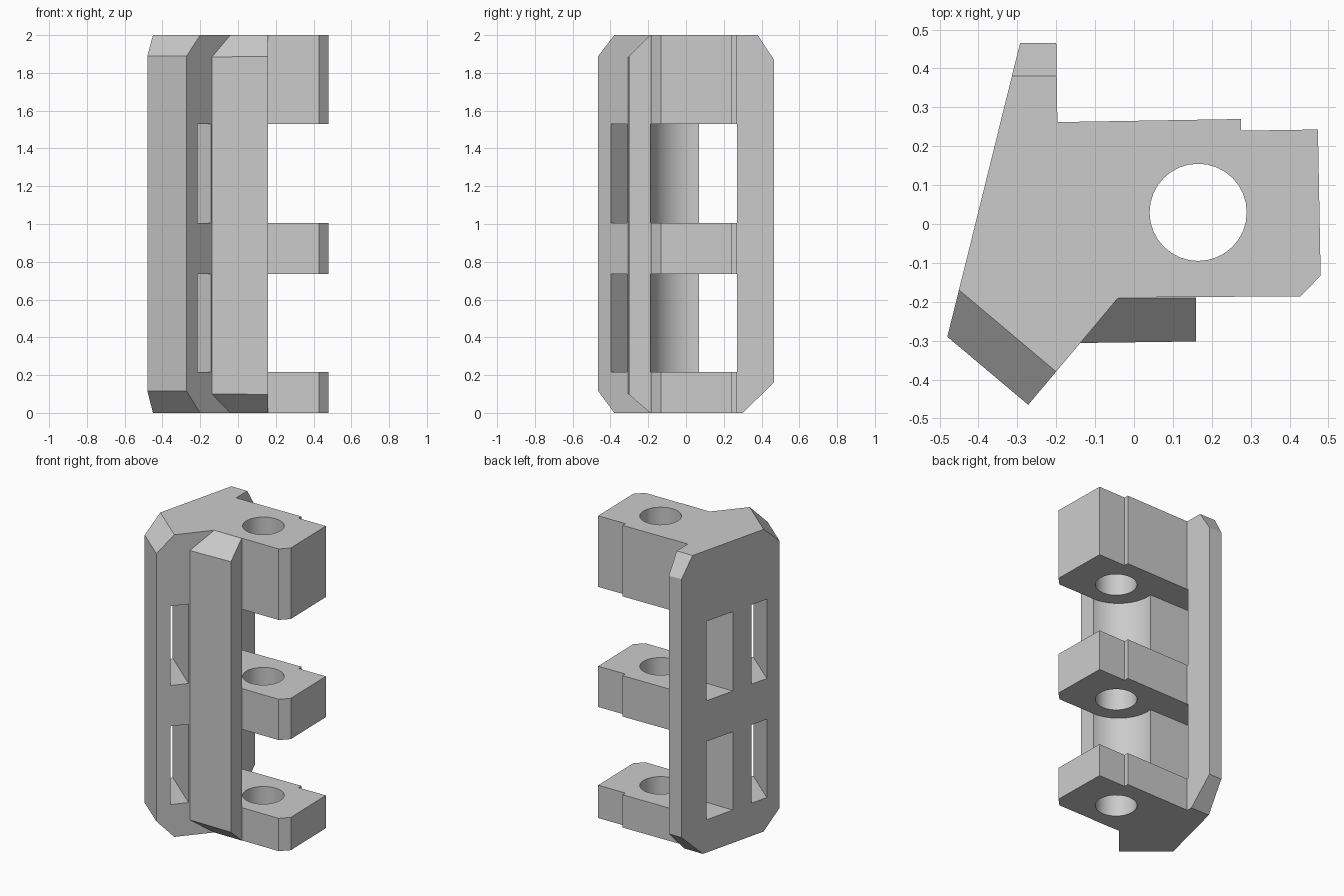
import bpy, bmesh
from math import cos, sin, pi
from mathutils import Vector

cube = bpy.data.objects.get("Cube")
if cube:
    bpy.data.objects.remove(cube, do_unlink=True)

grey = bpy.data.materials.new("plain_grey")
grey.use_nodes = True
colour = (0.6, 0.6, 0.6, 1)
grey.diffuse_color = colour
grey.node_tree.nodes["Principled BSDF"].inputs["Base Color"].default_value = colour

HEIGHT = 2.0


def prism(name, outline, z0, z1, chamfers=()):
    """Extrude an outline upward, then slice off each (point, outward normal)."""
    bm = bmesh.new()
    base = bm.faces.new([bm.verts.new((x, y, z0)) for x, y in outline])
    top = bmesh.ops.extrude_face_region(bm, geom=[base])
    verts = [v for v in top["geom"] if isinstance(v, bmesh.types.BMVert)]
    bmesh.ops.translate(bm, verts=verts, vec=(0, 0, z1 - z0))
    for point, normal in chamfers:
        geom = bm.verts[:] + bm.edges[:] + bm.faces[:]
        cut = bmesh.ops.bisect_plane(bm, geom=geom, plane_co=point,
                                     plane_no=normal, clear_outer=True)
        rim = [e for e in cut["geom_cut"] if isinstance(e, bmesh.types.BMEdge)]
        bmesh.ops.contextual_create(bm, geom=rim)
    bmesh.ops.recalc_face_normals(bm, faces=bm.faces[:])
    mesh = bpy.data.meshes.new(name)
    bm.to_mesh(mesh)
    bm.free()
    mesh.materials.append(grey)
    obj = bpy.data.objects.new(name, mesh)
    bpy.context.collection.objects.link(obj)
    return obj


def carve(target, cutter):
    """Subtract a cutter from the target and discard the cutter."""
    cutter.hide_render = True
    mod = target.modifiers.new("cut", "BOOLEAN")
    mod.operation, mod.solver, mod.object = "DIFFERENCE", "EXACT", cutter
    bpy.context.view_layer.objects.active = target
    bpy.ops.object.modifier_apply(modifier=mod.name)
    bpy.data.objects.remove(cutter, do_unlink=True)


def arc(cx, cy, r, start, end, steps):
    return [(cx + r * cos(start + (end - start) * i / steps),
             cy + r * sin(start + (end - start) * i / steps))
            for i in range(steps + 1)]


# Main body: slanted wall, rear fin, hinge block and angled front corner
body_outline = [(-0.293, 0.465), (-0.48, -0.29), (-0.272, -0.465),
                (-0.04, -0.189), (0.428, -0.186), (0.48, -0.133),
                (0.473, 0.243), (0.275, 0.24), (0.275, 0.27),
                (-0.197, 0.262), (-0.2, 0.466)]
front = Vector((-0.644, -0.765, 0))
up = Vector((0, 0, 1))
body_chamfers = [
    ((-0.2, -0.38, HEIGHT), front + up),
    ((-0.2, -0.38, 0), front * 1.04 - up),
    ((0, 0.38, HEIGHT), (0, 0.13, 0.085)),
    ((0, 0.30, 0), (0, 0.16, -0.165)),
]
body = prism("hinge_body", body_outline, 0, HEIGHT, body_chamfers)

# Gaps between the three knuckles, with matching slots through the corner
gap_outline = ([(-0.7, 0.271), (-0.7, 0.07)]
               + arc(0.16, 0.045, 0.233, pi - 0.1, 1.5 * pi, 20)
               + [(0.16, -0.6), (0.7, -0.6), (0.7, 0.271)])
along = Vector((0.765, -0.644))
across = Vector((0.644, 0.765)) * 0.111
corner = Vector((-0.215, -0.397))
slot_outline = [corner - along * 0.6, corner + along * 0.2,
                corner + along * 0.2 + across, corner - along * 0.6 + across]
for low, high in ((0.217, 0.735), (1.005, 1.53)):
    carve(body, prism("gap_cutter", gap_outline, low, high))
    carve(body, prism("slot_cutter", slot_outline, low, high))

# Pin hole through all knuckles
pin = arc(0.165, 0.03, 0.125, 0, 2 * pi, 32)[:-1]
carve(body, prism("pin_cutter", pin, -0.1, HEIGHT + 0.1))

# Front bar with sloped ends
bar_outline = [(-0.04, -0.189), (-0.138, -0.306), (0.16, -0.302), (0.16, -0.189)]
bar = prism("front_bar", bar_outline, 0, HEIGHT, [
    ((0, -0.19, HEIGHT), (0, -1, 1)),
    ((0, -0.19, 0), (0, -0.1, -0.115)),
])

# Smooth the round surfaces, keep the edges sharp
for obj in (body, bar):
    bpy.ops.object.select_all(action="DESELECT")
    obj.select_set(True)
    bpy.context.view_layer.objects.active = obj
    bpy.ops.object.shade_smooth_by_angle(angle=0.5)
